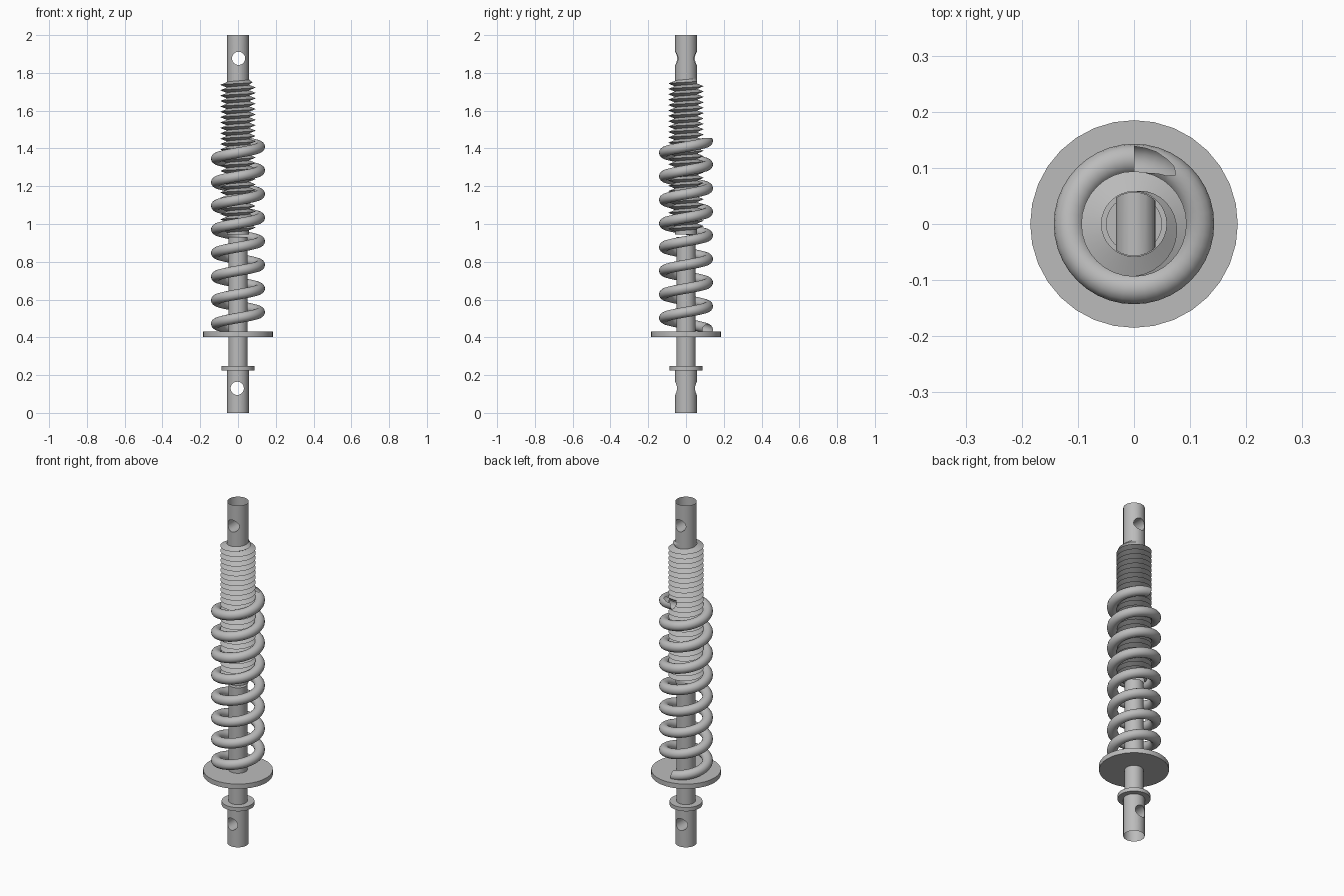
import bpy, bmesh, math
from mathutils import Matrix, Vector

cube = bpy.data.objects.get("Cube")
if cube:
    bpy.data.objects.remove(cube, do_unlink=True)

steel = bpy.data.materials.new("steel_grey")
steel.use_nodes = True
GREY = (0.5, 0.5, 0.5, 1)
steel.diffuse_color = GREY
steel.node_tree.nodes["Principled BSDF"].inputs["Base Color"].default_value = GREY


def finish(bm, name, angle=35):
    """Turn a bmesh into a smooth-shaded steel object."""
    mesh = bpy.data.meshes.new(name)
    bm.to_mesh(mesh)
    bm.free()
    obj = bpy.data.objects.new(name, mesh)
    bpy.context.collection.objects.link(obj)
    mesh.materials.append(steel)
    bpy.ops.object.select_all(action='DESELECT')
    obj.select_set(True)
    bpy.context.view_layer.objects.active = obj
    bpy.ops.object.shade_smooth_by_angle(angle=math.radians(angle))
    return obj


def cylinder(radius, z0, z1, sides=32):
    bm = bmesh.new()
    bmesh.ops.create_cone(bm, cap_ends=True, segments=sides, radius1=radius,
                          radius2=radius, depth=z1 - z0,
                          matrix=Matrix.Translation((0, 0, (z0 + z1) / 2)))
    return bm


def drilled_tube(name, radius, z0, z1, hole_x, hole_z, hole_radius):
    """Thin open tube with a walled pin hole running front to back."""
    tube = finish(cylinder(radius, z0, z1), name)
    bm = cylinder(hole_radius, -0.2, 0.2)
    bm.transform(Matrix.Translation((hole_x, 0, hole_z)) @ Matrix.Rotation(math.pi / 2, 4, 'X'))
    cutter = finish(bm, "pin_cutter")
    cut = tube.modifiers.new("pin_hole", 'BOOLEAN')
    cut.operation = 'DIFFERENCE'
    cut.solver = 'EXACT'
    cut.object = cutter
    bpy.context.view_layer.update()
    result = tube.evaluated_get(bpy.context.evaluated_depsgraph_get())
    bm = bmesh.new()
    bm.from_mesh(result.to_mesh())
    result.to_mesh_clear()
    bpy.data.objects.remove(cutter, do_unlink=True)
    bpy.data.objects.remove(tube, do_unlink=True)
    # open both ends
    caps = [f for f in bm.faces if abs(f.normal.z) > 0.99
            and min(abs(f.calc_center_median().z - z) for z in (z0, z1)) < 0.001]
    bmesh.ops.delete(bm, geom=caps, context='FACES')
    return finish(bm, name)


def helix(profile, radius, z0, pitch, turns, steps, closed, fade=0):
    """Sweep a (radial, vertical) profile up a right-handed helix."""
    bm = bmesh.new()
    total = round(turns * steps)
    rows = []
    for i in range(total + 1):
        t = i / steps
        grow = min(1, t / fade, (turns - t) / fade) if fade else 1
        a = math.pi / 2 + math.tau * t
        rows.append([bm.verts.new(((radius + dr * grow) * math.cos(a),
                                   (radius + dr * grow) * math.sin(a),
                                   z0 + pitch * t + dz)) for dr, dz in profile])
    n = len(profile)
    for low, high in zip(rows, rows[1:]):
        for j in range(n if closed else n - 1):
            k = (j + 1) % n
            bm.faces.new((low[j], high[j], high[k], low[k]))
    bmesh.ops.recalc_face_normals(bm, faces=bm.faces)
    return bm


# tubular ends with pin holes
drilled_tube("lower_end_tube", 0.057, 0, 0.235, -0.004, 0.13, 0.035)
drilled_tube("upper_tube", 0.057, 0.945, 2, 0.003, 1.877, 0.035)

# central rod, stop collar and spring seat
finish(cylinder(0.05, 0.235, 0.93), "inner_rod")
finish(cylinder(0.087, 0.225, 0.247), "stop_collar")
finish(cylinder(0.185, 0.402, 0.43), "spring_seat")

# sharp V thread on the upper tube
pitch = 0.0285
vee = [(0, -pitch / 2), (0.036, 0), (0, pitch / 2)]
finish(helix(vee, 0.058, 0.96, pitch, 28, 32, False, fade=0.5), "adjuster_thread")

# coil spring, ground flat at its open top end
wire = [(0.028 * math.cos(math.tau * j / 16), 0.028 * math.sin(math.tau * j / 16))
        for j in range(16)]
spring = helix(wire, 0.115, 0.44, 0.125, 8, 40, True)
bmesh.ops.bisect_plane(spring, geom=spring.verts[:] + spring.edges[:] + spring.faces[:],
                       plane_co=Vector((0, 0, 1.454)), plane_no=Vector((0, 0, 1)),
                       clear_outer=True)
finish(spring, "coil_spring", 50)
